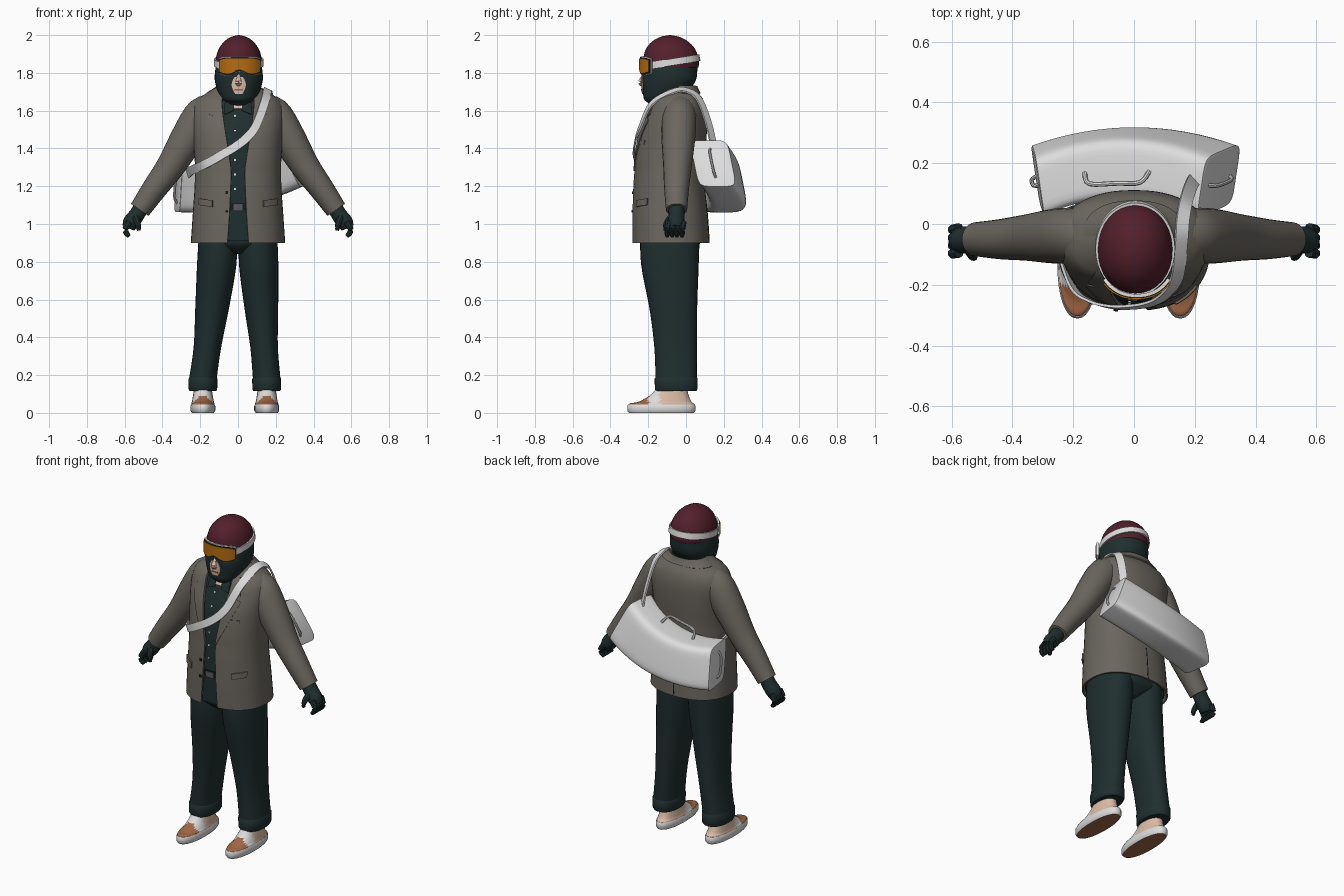
import bpy, bmesh, math
from mathutils import Vector

if "Cube" in bpy.data.objects:
    bpy.data.objects.remove(bpy.data.objects["Cube"])


def material(name, r, g, b):
    m = bpy.data.materials.new(name)
    m.use_nodes = True
    m.diffuse_color = (r, g, b, 1)
    bsdf = next(n for n in m.node_tree.nodes if n.type == 'BSDF_PRINCIPLED')
    bsdf.inputs["Base Color"].default_value = (r, g, b, 1)
    bsdf.inputs["Roughness"].default_value = 0.8
    return m


TEAL = material("dark teal cloth", .014, .028, .028)
TAUPE = material("taupe wool", .148, .135, .114)
WINE = material("burgundy knit", .086, .014, .025)
WHITE = material("light grey", .72, .72, .72)
ORANGE = material("orange lens", .46, .15, .005)
SKIN = material("skin", .72, .5, .38)
TAN = material("tan leather", .36, .135, .058)
BLACK = material("black trim", .01, .011, .012)
METAL = material("grey metal", .1, .1, .1)


def make(name, verts, faces, mats, rule=None, thick=0):
    """Mesh object with optional face colour rule and wall thickness."""
    mesh = bpy.data.meshes.new(name)
    mesh.from_pydata([tuple(v) for v in verts], [], faces)
    bm = bmesh.new()
    bm.from_mesh(mesh)
    bmesh.ops.remove_doubles(bm, verts=bm.verts, dist=1e-5)
    bmesh.ops.recalc_face_normals(bm, faces=bm.faces)
    if rule:
        for f in bm.faces:
            f.material_index = rule(f.calc_center_median(), f.normal)
    bm.to_mesh(mesh)
    bm.free()
    for m in mats if isinstance(mats, list) else [mats]:
        mesh.materials.append(m)
    ob = bpy.data.objects.new(name, mesh)
    bpy.context.collection.objects.link(ob)
    bpy.ops.object.select_all(action='DESELECT')
    ob.select_set(True)
    bpy.context.view_layer.objects.active = ob
    if thick:
        mod = ob.modifiers.new("Wall", 'SOLIDIFY')
        mod.thickness, mod.offset = thick, 0
        bpy.ops.object.modifier_apply(modifier=mod.name)
    bpy.ops.object.shade_smooth_by_angle(angle=math.radians(40))


def spline(pts, k=4):
    out = []
    for i in range(len(pts) - 1):
        a, b, c, d = (pts[max(0, min(len(pts) - 1, i + o))] for o in (-1, 0, 1, 2))
        for j in range(k):
            t = j / k
            out.append(tuple(q + .5 * t * (r - p + t * (2*p - 5*q + 4*r - s + t * (3*(q - r) + s - p)))
                             for p, q, r, s in zip(a, b, c, d)))
    return out + [tuple(pts[-1])]


def power(v, n):
    return math.copysign(abs(v) ** (2 / n), v)


def bridge(name, rings, mats, rule=None):
    """Closed rings joined into a capped skin."""
    n = len(rings[0])
    faces = [(i*n + j, i*n + (j+1) % n, (i+1)*n + (j+1) % n, (i+1)*n + j)
             for i in range(len(rings) - 1) for j in range(n)]
    faces += [tuple(range(n)), tuple(range(len(rings)*n - n, len(rings)*n))]
    make(name, [v for r in rings for v in r], faces, mats, rule)


def loft(name, rows, mats, n=2.2, k=4, rule=None, sides=32):
    """Rows are (z, cx, cy, rx, ry)."""
    angles = [2 * math.pi * i / sides for i in range(sides)]
    bridge(name, [[(cx + rx * power(math.sin(a), n), cy - ry * power(math.cos(a), n), z)
                   for a in angles] for z, cx, cy, rx, ry in spline(rows, k)], mats, rule)


def tube(name, pts, mat, sides=20, k=4):
    """Points are (x, y, z, radius)."""
    pts = spline(pts, k)
    rings = []
    for i, p in enumerate(pts):
        d = Vector(pts[min(i+1, len(pts)-1)][:3]) - Vector(pts[max(i-1, 0)][:3])
        q = d.to_track_quat('Z', 'Y')
        rings.append([Vector(p[:3]) + q @ Vector((math.cos(a), math.sin(a), 0)) * p[3]
                      for a in (2 * math.pi * j / sides for j in range(sides))])
    bridge(name, rings, mat)


def patch(name, fn, nu, nv, mat, thick):
    """Sheet from fn(u, v) with u and v running 0 to 1."""
    verts = [fn(i / nu, j / nv) for j in range(nv + 1) for i in range(nu + 1)]
    w = nu + 1
    faces = [(j*w + i, j*w + i + 1, j*w + w + i + 1, j*w + w + i) for j in range(nv) for i in range(nu)]
    make(name, verts, faces, mat, thick=thick)


def ribbon(name, pts, centre, width, mat, closed=False):
    n, verts = len(pts), []
    for i, p in enumerate(pts):
        p = Vector(p)
        a, b = (pts[i-1], pts[(i+1) % n]) if closed else (pts[max(i-1, 0)], pts[min(i+1, n-1)])
        side = (Vector(b) - Vector(a)).cross(p - Vector(centre)).normalized() * width / 2
        verts += [p - side, p + side]
    faces = [(2*i, 2*i+1, 2*((i+1) % n)+1, 2*((i+1) % n)) for i in range(n if closed else n - 1)]
    make(name, verts, faces, mat, thick=.009)


def lookup(table, z):
    z = max(table[0][0], min(table[-1][0], z))
    for a, b in zip(table, table[1:]):
        if z <= b[0]:
            t = (z - a[0]) / (b[0] - a[0])
            return [p + (q - p) * t for p, q in zip(a, b)][1:]


# Torso shape: z, half width, centre y, half depth, half front opening
TORSO = spline([(.90, .245, -.08, .20, .055), (1.05, .235, -.085, .195, .045), (1.2, .225, -.09, .185, .038),
                (1.28, .224, -.087, .182, .036), (1.35, .225, -.085, .18, .045), (1.48, .235, -.07, .175, .065),
                (1.58, .242, -.052, .157, .08), (1.65, .222, -.045, .135, .085), (1.69, .16, -.04, .103, .076),
                (1.725, .105, -.04, .085, .07)])
N = 2.3


def body(a, z, off=0):
    rx, cy, ry, _ = lookup(TORSO, z)
    return Vector(((rx + off) * power(math.sin(a), N), cy - (ry + off) * power(math.cos(a), N), z))


def front(x, z, off=0):
    rx = lookup(TORSO, z)[0] + off
    a = math.asin(min(1, abs(x) / rx) ** (N / 2))
    return body(math.copysign(a, x), z, off)


def jacket_point(u, v):
    z = .9 + .825 * v
    rx, _, _, gap = lookup(TORSO, z)
    a = math.asin((gap / rx) ** (N / 2))
    return body(a + u * 2 * (math.pi - a), z)


def plate(name, x0, x1, z0, z1, off, mat, thick=.006, drop=0):
    patch(name, lambda u, v: front(x0 + (x1-x0)*u, z0 + (z1-z0)*v - drop*u, off), 6, 2, mat, thick)


def collar_point(u, v):
    fade = math.sin(math.pi * u) ** .4
    return body(math.pi * (.5 + u), 1.69 + .04 * v, .002 + .008 * fade)


# Jacket and shirt
patch("jacket_body", jacket_point, 48, 40, TAUPE, .01)
patch("shirt", lambda u, v: body(u * 2 * math.pi, .91 + .8 * v, -.015), 48, 32, TEAL, .004)
patch("jacket_collar", collar_point, 28, 3, TAUPE, .01)
LAPEL = [(1.28, .004), (1.4, .045), (1.55, .085), (1.565, .045), (1.58, .07), (1.66, .045), (1.71, .02)]
for s, side in ((1, "left"), (-1, "right")):
    def lapel(u, v):
        z = 1.28 + .43 * v
        return front(s * (lookup(TORSO, z)[3] + u * lookup(LAPEL, z)[0]), z, .007)
    patch(side + "_lapel", lapel, 6, 30, TAUPE, .006)
    plate(side + "_pocket_flap", s * .135, s * .205, 1.09, 1.125, .008, TAUPE, .009, -.01)
    plate(side + "_shirt_collar", s * .022, s * .07, 1.6, 1.66, -.008, TEAL, .006, .02)
plate("breast_pocket", .1, .165, 1.42, 1.445, .005, TAUPE)
plate("belt", -.05, .05, 1.075, 1.11, -.009, BLACK)
plate("belt_buckle", -.025, .025, 1.07, 1.105, -.005, METAL)
plate("neck_opening", -.02, .02, 1.61, 1.65, -.008, SKIN)
for i in range(6):
    z = 1.18 + .077 * i
    plate("shirt_button", -.02, -.01, z, z + .01, -.01, WHITE)
for z in (1.06, 1.16):
    plate("jacket_button", -.067, -.053, z, z + .014, .008, BLACK)
patch("back_vent", lambda u, v: body(math.pi + .012 * (u - .5), .905 + .2 * v, .005), 1, 4, BLACK, .002)

# Sleeves, gloves, trouser legs and shoes
loft("trouser_hips", [(.84, 0, -.085, .02, .1), (.88, 0, -.085, .15, .148), (.92, 0, -.085, .2, .163),
                      (1.05, 0, -.085, .2, .165)], TEAL)
for s, foot, side in ((1, .152, "left"), (-1, -.186, "right")):
    tube(side + "_sleeve", [(s*.12, -.03, 1.61, .07), (s*.19, -.035, 1.585, .088), (s*.262, -.04, 1.465, .09),
                            (s*.355, -.045, 1.308, .076), (s*.44, -.05, 1.19, .066), (s*.52, -.05, 1.075, .056)], TAUPE)
    tube(side + "_palm", [(s*.5, -.05, 1.11, .042), (s*.535, -.05, 1.05, .042), (s*.565, -.053, 1.01, .044),
                          (s*.58, -.055, .98, .034)], TEAL, 14)
    for i in range(4):
        y = -.093 + .026 * i
        tube(side + "_finger", [(s*.575, y, 1.01, .018), (s*.596, y - .004, .975, .017),
                                (s*.59, y - .006, .95, .015), (s*.575, y - .006, .935, .01)], TEAL, 8, 2)
    tube(side + "_thumb", [(s*.545, -.075, 1.04, .02), (s*.53, -.105, 1.0, .016), (s*.525, -.108, .965, .01)], TEAL, 8, 3)
    hip = s * .105
    loft(side + "_trouser_leg", [(z, hip + (foot - hip) * t, cy, rx, ry) for z, t, cy, rx, ry in
         ((.95, 0, -.085, .102, .158), (.78, .1, -.085, .104, .152), (.55, .4, -.067, .089, .126),
          (.35, .7, -.055, .073, .113), (.18, 1, -.052, .073, .109))], TEAL)
    loft(side + "_trouser_cuff", [(.19, foot, -.052, .07, .107), (.18, foot, -.052, .077, .114),
                                  (.125, foot, -.052, .076, .113), (.115, foot, -.052, .07, .107)], TEAL, k=1)
    loft(side + "_sole", [(0, foot, -.13, .058, .172), (.012, foot, -.13, .066, .181), (.036, foot, -.13, .066, .181),
                          (.045, foot, -.13, .062, .176)], [WHITE, TAN], k=1,
         rule=lambda c, n: int(n.z < -.9))

    def shoe_colour(c, n):
        if c.y < -.2:
            return 0
        return 1 if c.y < -.14 or (n.y < -.5 and c.y < -.06) else 2
    loft(side + "_shoe_upper", [(.04, foot, -.13, .062, .176), (.051, foot, -.127, .061, .168), (.06, foot, -.11, .058, .138),
                                (.1, foot, -.085, .051, .097), (.15, foot, -.07, .045, .075)],
         [TAN, WHITE, SKIN], rule=shoe_colour)

# Head covering, knit cap and face
HEAD = spline([(1.58, 0, -.06, .07, .07), (1.64, .003, -.12, .07, .08), (1.66, .004, -.122, .09, .1),
               (1.70, .004, -.108, .11, .12), (1.76, .004, -.09, .127, .142), (1.82, .004, -.085, .124, .145),
               (1.87, .004, -.08, .115, .138)])
loft("balaclava", HEAD, TEAL, k=1)
loft("knit_cap", [(z, .004, cy, rx, rx + .024 * min(1, rx / .1)) for z, cy, rx in
                  ((1.828, -.08, .119), (1.835, -.08, .123), (1.87, -.08, .123), (1.925, -.082, .107),
                   (1.965, -.084, .078), (1.99, -.085, .042), (2, -.085, .003))], WINE, n=2.1)


def head(a, z, off):
    cx, cy, rx, ry = lookup(HEAD, z)
    return Vector((cx + (rx + off) * power(math.sin(a), 2.2), cy - (ry + off) * power(math.cos(a), 2.2), z))


patch("face_opening", lambda u, v: head((u - .5) * (.28 + .25 * math.sin(math.pi * v)), 1.688 + .09 * v, .004), 8, 8, SKIN, .005)
patch("mouth", lambda u, v: head((u - .5) * .3, 1.708 + .007 * v, .007), 4, 1, TAN, .003)
tube("nose", [(.003, -.222, 1.79, .01), (.003, -.232, 1.765, .014), (.003, -.237, 1.748, .018),
              (.003, -.226, 1.735, .01)], SKIN, 10, 3)


def goggle(half, low, high, off):
    def fn(u, v):
        w = 2 * u - 1
        bottom = low + .022 * math.exp(-(w * 4) ** 2) + .012 * w ** 4
        a, z = half * w, bottom + (high - .012 * w ** 4 - bottom) * v
        p = head(a, 1.82, off)
        return Vector((p.x + .005, p.y, z))
    return fn


patch("goggle_frame", goggle(.92, 1.784, 1.888, .006), 24, 4, WHITE, .012)
patch("goggle_seal", goggle(.88, 1.787, 1.883, .011), 24, 4, BLACK, .006)
patch("goggle_lens", goggle(.84, 1.796, 1.877, .015), 24, 4, ORANGE, .006)
ring = [2 * math.pi * i / 40 for i in range(40)]
ribbon("goggle_strap", [(.004 + .127 * math.sin(a), -.08 - .149 * math.cos(a), 1.856 - .024 * math.cos(a)) for a in ring],
       (0, -.08, 1.85), .036, WHITE, True)


# Duffel bag sagging across the back
def bag_point(t, dy, dz):
    slope = .21 + .27 * t
    return (.297 * t - .018 - slope * dz + .15 * t * dy, .203 - .06 * t * t + dy - .2 * dz,
            1.21 + .068 * t + .043 * t * t + dz)


def bag_ring(t, scale):
    angles = [2 * math.pi * (i + .5) / 32 for i in range(32)]
    return [bag_point(t, .1 * scale * power(math.cos(a), 6), .122 * scale * power(math.sin(a), 6)) for a in angles]


bridge("duffel_bag", [bag_ring(-1.01, .93)] + [bag_ring(i / 8, 1) for i in range(-8, 9)] + [bag_ring(1.01, .93)], WHITE)
tube("bag_handle", [bag_point(t, dy, dz) + (.008,) for t, dy, dz in
                    ((-.45, 0, .12), (-.38, -.03, .16), (0, -.035, .17), (.28, -.03, .16), (.35, 0, .12))], WHITE, 8)
for s in (-1, 1):
    tube("end_grip", [bag_point(s * t, 0, dz) + (.007,) for t, dz in
                      ((1, -.075), (1.06, -.045), (1.06, .045), (1, .075))], WHITE, 8)

# Shoulder strap
path = [(.2, .15, 1.395), (.185, .12, 1.53), (.17, .07, 1.66), (.16, .01, 1.705), (.155, -.06, 1.705)]
path += [tuple(front(x, z, .016)) for x, z in ((.14, 1.64), (.095, 1.52), (.045, 1.455), (-.02, 1.405), (-.08, 1.37),
                                               (-.14, 1.335), (-.2, 1.305))]
path += [(-.245, -.08, 1.285), (-.26, .02, 1.27), (-.28, .1, 1.26)]
ribbon("shoulder_strap", spline(path, 5), (0, -.07, 1.38), .045, WHITE)
